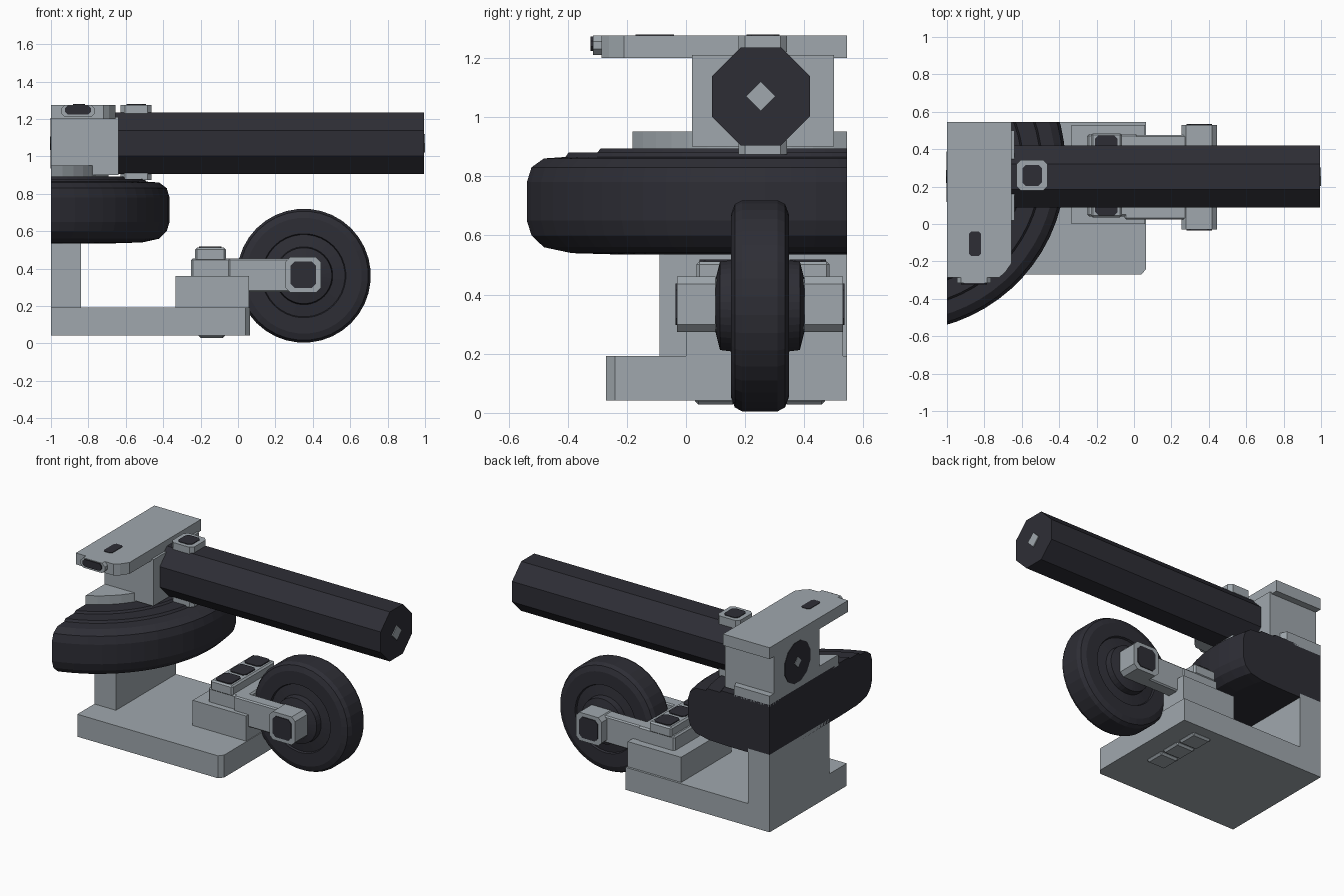
import bpy, bmesh, math
from mathutils import Matrix, Vector

if "Cube" in bpy.data.objects:
    bpy.data.objects.remove(bpy.data.objects["Cube"])


def material(name, rgb):
    m = bpy.data.materials.new(name)
    m.diffuse_color = (*rgb, 1)
    m.use_nodes = True
    m.node_tree.nodes["Principled BSDF"].inputs["Base Color"].default_value = m.diffuse_color
    return m


GREY = material("steel grey", (0.35, 0.39, 0.42))
DARK = material("dark rubber", (0.027, 0.027, 0.036))


def finish(name, bm, mat):
    bmesh.ops.recalc_face_normals(bm, faces=bm.faces)
    me = bpy.data.meshes.new(name)
    bm.to_mesh(me)
    bm.free()
    me.materials.append(mat)
    ob = bpy.data.objects.new(name, me)
    bpy.context.collection.objects.link(ob)
    return ob


def box(name, x, y, z, mat=GREY, bevel=0.0):
    bm = bmesh.new()
    bmesh.ops.create_cube(bm, size=1)
    for v in bm.verts:
        v.co = [a + (c + 0.5) * (b - a) for c, (a, b) in zip(v.co, (x, y, z))]
    if bevel:
        bmesh.ops.bevel(bm, geom=bm.edges[:], offset=bevel, segments=1, affect='EDGES')
    return finish(name, bm, mat)


def prism(name, outline, base, depth, mat=GREY):
    """Extrude an outline of 3D points along the depth vector."""
    bm = bmesh.new()
    f = bm.faces.new([bm.verts.new(Vector(base) + Vector(p)) for p in outline])
    new = bmesh.ops.extrude_face_region(bm, geom=[f])["geom"]
    bmesh.ops.translate(bm, vec=depth, verts=[g for g in new if isinstance(g, bmesh.types.BMVert)])
    return finish(name, bm, mat)


def chamfered(hu, hv, c):
    """Rectangle with cut corners."""
    return [(hu - c, -hv), (hu, c - hv), (hu, hv - c), (hu - c, hv),
            (c - hu, hv), (-hu, hv - c), (-hu, c - hv), (c - hu, -hv)]


def lathe(name, profile, sides, centre, axis, mat, cuts=()):
    """Spin (radius, height) points about an axis, then trim with planes."""
    bm = bmesh.new()
    rings = []
    for r, h in profile:
        rings.append([bm.verts.new((r * math.cos(t), r * math.sin(t), h))
                      for t in (2 * math.pi * (i + 0.5) / sides for i in range(sides))])
    for a, b in zip(rings, rings[1:]):
        for i in range(sides):
            j = (i + 1) % sides
            bm.faces.new((a[i], a[j], b[j], b[i]))
    bm.faces.new(rings[0])
    bm.faces.new(rings[-1])
    turn = {'X': Matrix.Rotation(math.pi / 2, 4, 'Y'),
            'Y': Matrix.Rotation(-math.pi / 2, 4, 'X'), 'Z': Matrix()}[axis]
    bm.transform(Matrix.Translation(centre) @ turn)
    for co, no in cuts:
        cut = bmesh.ops.bisect_plane(bm, geom=bm.verts[:] + bm.edges[:] + bm.faces[:],
                                     plane_co=co, plane_no=no, clear_outer=True)
        edges = [e for e in cut["geom_cut"] if isinstance(e, bmesh.types.BMEdge)]
        bmesh.ops.contextual_create(bm, geom=edges)
    return finish(name, bm, mat)


TRIM = [((-1, 0, 0), (-1, 0, 0)), ((0, 0.545, 0), (0, 1, 0))]

# Base, column and the raised feet below
prism("base", [(-1, -0.27, 0), (0.04, -0.27, 0), (0.065, -0.24, 0), (0.065, 0.545, 0),
               (-1, 0.545, 0)], (0, 0, 0.042), (0, 0, 0.15))
box("column", (-1, -0.84), (-0.09, 0.545), (0.18, 0.56))
for i in range(3):
    y = 0.10 + 0.15 * i
    box("base_pad", (-0.21, -0.07), (y - 0.07, y + 0.07), (0.028, 0.06), GREY, 0.012)

# Turntable with a rounded rim, cut flat on two sides
lathe("turntable", [(0.58, 0.535), (0.74, 0.54), (0.83, 0.56), (0.87, 0.60), (0.885, 0.65),
                    (0.885, 0.78), (0.87, 0.83), (0.83, 0.86), (0.76, 0.865), (0.75, 0.88),
                    (0.66, 0.88), (0.65, 0.893), (0.5, 0.893)],
      64, (-1.25, 0.31, 0), 'Z', DARK, TRIM)
lathe("turntable_hub", [(0.56, 0.88), (0.56, 0.952)], 48, (-1.25, 0.32, 0), 'Z', GREY, TRIM)

# Tower and top slab with a nose
box("tower", (-1, -0.64), (0.02, 0.50), (0.9, 1.21))
prism("top_slab", [(-1, -0.285, 0), (-0.72, -0.285, 0), (-0.69, -0.26, 0), (-0.655, -0.21, 0),
                   (-0.655, 0.545, 0), (-1, 0.545, 0)], (0, 0, 1.2), (0, 0, 0.076))
nose = [(u, 0, v) for u, v in chamfered(0.09, 0.033, 0.02)]
prism("slab_nose", nose, (-0.855, -0.315, 1.243), (0, 0.05, 0))
nose_plate = [(u, 0, v) for u, v in chamfered(0.07, 0.024, 0.015)]
prism("nose_plate", nose_plate, (-0.855, -0.323, 1.248), (0, 0.009, 0), DARK)
slot = [(u, v, 0) for u, v in chamfered(0.032, 0.065, 0.012)]
prism("slab_slot", slot, (-0.85, -0.105, 1.273), (0, 0, 0.006), DARK)

# Long octagonal beam, end bolts and rear socket
lathe("beam", [(0.179, -0.66), (0.179, 0.994)], 8, (0, 0.253, 1.07), 'X', DARK)
bolt = [(0, 0.05, 0), (0, 0, 0.05), (0, -0.05, 0), (0, 0, -0.05)]
prism("beam_bolt", bolt, (0.99, 0.253, 1.07), (0.01, 0, 0))
lathe("rear_socket", [(0.14, -1.003), (0.14, -0.996)], 12, (0, 0.253, 1.07), 'X', DARK)
prism("socket_bolt", [(x, y * 0.7, z * 0.7) for x, y, z in bolt],
      (-1.006, 0.253, 1.07), (0.008, 0, 0))

# Clamps above and below the beam
clamp = [(u, v, 0) for u, v in chamfered(0.082, 0.082, 0.022)]
clamp_top = [(u, v, 0) for u, v in chamfered(0.052, 0.056, 0.018)]
prism("upper_clamp", clamp, (-0.545, 0.26, 1.22), (0, 0, 0.055))
prism("upper_clamp_plate", clamp_top, (-0.545, 0.26, 1.271), (0, 0, 0.008), DARK)
prism("lower_clamp", clamp, (-0.545, 0.26, 0.873), (0, 0, 0.05))

# Fork mount on the base
box("mount_block", (-0.335, 0.06), (0.0, 0.53), (0.18, 0.36))
box("fork_body", (-0.25, 0.02), (0.04, 0.48), (0.34, 0.455), GREY, 0.01)
box("fork_bridge", (-0.23, -0.065), (0.035, 0.485), (0.44, 0.512), GREY, 0.01)
tile = [(u, v, 0) for u, v in chamfered(0.06, 0.062, 0.018)]
for i in range(3):
    prism("bridge_tile", tile, (-0.148, 0.108 + 0.152 * i, 0.51), (0, 0, 0.008), DARK)

# Fork arms with capped axle ends, mirrored about the wheel plane
MID = 0.25
cap = [(u, 0, v) for u, v in chamfered(0.095, 0.094, 0.025)]
cap_plate = [(u, 0, v) for u, v in chamfered(0.068, 0.07, 0.022)]
for s in (-1, 1):
    arm = sorted((MID + s * 0.225, MID + s * 0.14))
    box("fork_arm", (-0.05, 0.42), arm, (0.275, 0.455), GREY, 0.008)
    prism("axle_cap", cap, (0.348, MID + s * 0.15, 0.367), (0, s * 0.13, 0))
    prism("axle_cap_plate", cap_plate, (0.348, MID + s * 0.276, 0.367), (0, s * 0.009, 0), DARK)

# Wheel with stepped side rings
half = [(0.09, 0.15), (0.15, 0.135), (0.155, 0.095), (0.22, 0.085),
        (0.225, 0.098), (0.31, 0.098), (0.345, 0.085), (0.358, 0.06)]
profile = [(r, -h) for r, h in half] + [(r, h) for r, h in reversed(half)]
lathe("wheel", profile, 36, (0.352, MID, 0.362), 'Y', DARK)
